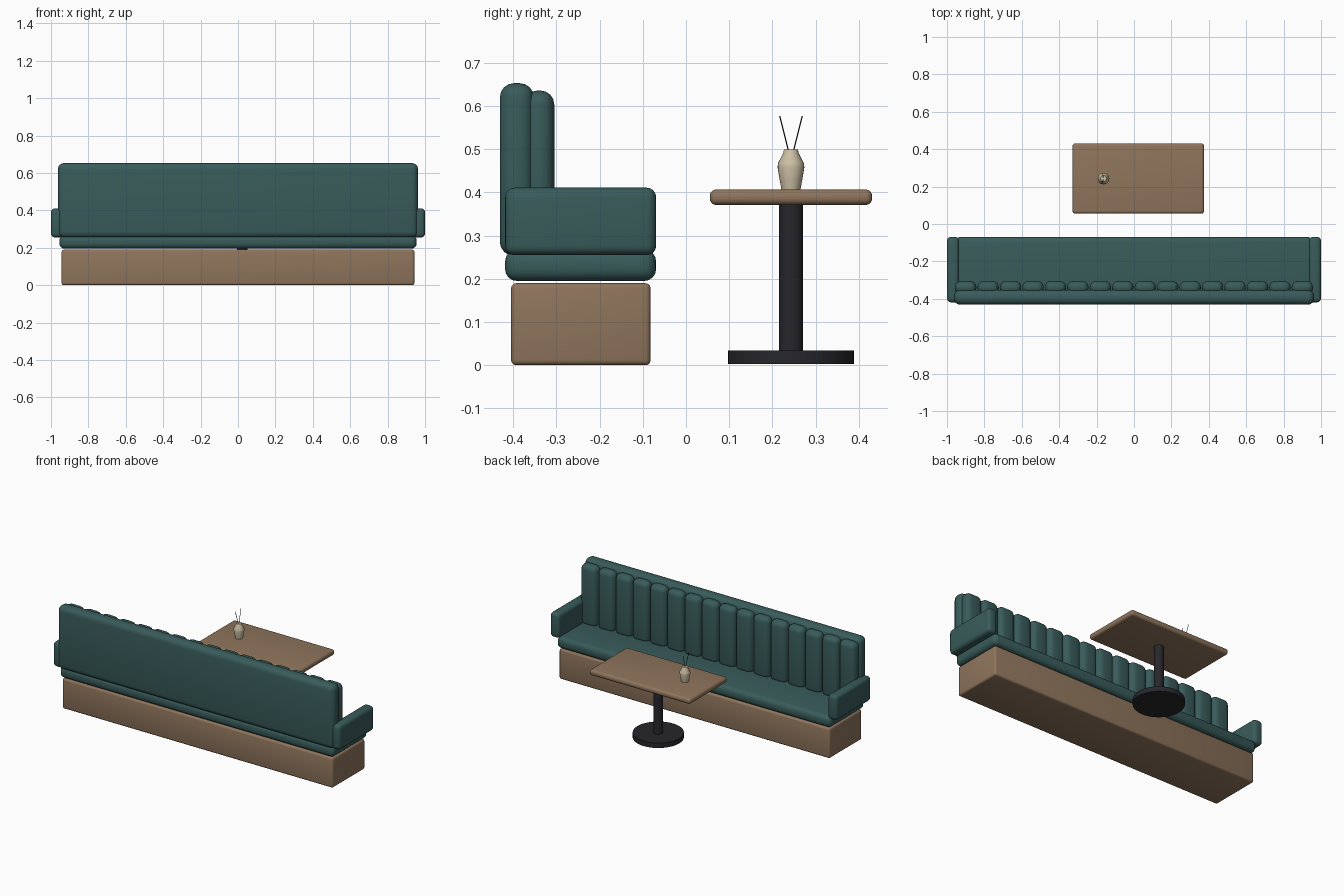
import bpy, bmesh, math
from mathutils import Vector

if "Cube" in bpy.data.objects:
    bpy.data.objects.remove(bpy.data.objects["Cube"])


def mat(name, rgb):
    m = bpy.data.materials.new(name)
    m.diffuse_color = (*rgb, 1)
    m.use_nodes = True
    m.node_tree.nodes["Principled BSDF"].inputs["Base Color"].default_value = m.diffuse_color
    return m


TEAL = mat("teal upholstery", (0.040, 0.105, 0.103))
WOOD = mat("brown wood", (0.275, 0.178, 0.108))
BLACK = mat("black metal", (0.020, 0.020, 0.025))
CREAM = mat("cream ceramic", (0.62, 0.53, 0.38))
TWIG = mat("dark twig", (0.025, 0.022, 0.018))


def finish(bm, name, material):
    bmesh.ops.recalc_face_normals(bm, faces=bm.faces[:])
    me = bpy.data.meshes.new(name)
    bm.to_mesh(me)
    bm.free()
    me.materials.append(material)
    ob = bpy.data.objects.new(name, me)
    bpy.context.collection.objects.link(ob)
    bpy.ops.object.select_all(action='DESELECT')
    ob.select_set(True)
    bpy.context.view_layer.objects.active = ob
    bpy.ops.object.shade_smooth_by_angle(angle=math.radians(35))
    return ob


def box(name, x, y, z, bevel, material, seg=4):
    """Rounded box from (min, max) pairs."""
    bm = bmesh.new()
    bmesh.ops.create_cube(bm, size=1)
    for v in bm.verts:
        v.co = [(a + b) / 2 + c * (b - a) for c, (a, b) in zip(v.co, (x, y, z))]
    bmesh.ops.bevel(bm, geom=bm.edges[:], offset=bevel, segments=seg,
                    profile=0.5, affect='EDGES', clamp_overlap=True)
    return finish(bm, name, material)


def lathe(name, cx, cy, profile, material, n=32):
    """Closed turned shape from (radius, z) points."""
    bm = bmesh.new()
    rings = [[bm.verts.new((cx + r * math.cos(2 * math.pi * i / n),
                            cy + r * math.sin(2 * math.pi * i / n), z))
              for i in range(n)] for r, z in profile]
    for a, b in zip(rings, rings[1:]):
        for i in range(n):
            j = (i + 1) % n
            bm.faces.new((a[i], a[j], b[j], b[i]))
    bm.faces.new(rings[0])
    bm.faces.new(rings[-1])
    return finish(bm, name, material)


def rod(name, p, q, r, material):
    p, q = Vector(p), Vector(q)
    bm = bmesh.new()
    bmesh.ops.create_cone(bm, cap_ends=True, segments=8, radius1=r, radius2=r,
                          depth=(q - p).length)
    rot = (q - p).to_track_quat('Z', 'Y')
    for v in bm.verts:
        v.co = rot @ v.co + (p + q) / 2
    return finish(bm, name, material)


# Bench: plinth, seat cushion, back panel
box("bench_plinth", (-0.943, 0.943), (-0.405, -0.082), (0.0, 0.19), 0.012, WOOD, 3)
box("seat_cushion", (-0.955, 0.955), (-0.419, -0.069), (0.195, 0.268), 0.028, TEAL)
box("back_panel", (-0.963, 0.963), (-0.431, -0.352), (0.253, 0.653), 0.033, TEAL)

# Armrests
for side, s in (("left", -1), ("right", 1)):
    box(side + "_armrest", tuple(sorted((s * 0.935, s * 1.0))),
        (-0.419, -0.069), (0.255, 0.411), 0.022, TEAL)

# Vertical padded channels on the backrest
COUNT, PITCH = 16, 0.12
for i in range(COUNT):
    c = (i - (COUNT - 1) / 2) * PITCH
    box(f"back_channel_{i + 1}", (c - 0.057, c + 0.057), (-0.375, -0.305),
        (0.25, 0.636), 0.032, TEAL)

# Pedestal table
TX, TY = 0.023, 0.243
box("table_top", (TX - 0.352, TX + 0.352), (TY - 0.188, TY + 0.188),
    (0.371, 0.407), 0.015, WOOD)
lathe("table_column", TX, TY, [(0.028, 0.03), (0.028, 0.373)], BLACK)
lathe("table_foot", TX, TY, [(0.146, 0.003), (0.146, 0.034)], BLACK, 48)

# Vase with two twigs
VX, VY = -0.163, 0.243
lathe("vase", VX, VY, [(0.022, 0.407), (0.026, 0.428), (0.031, 0.458), (0.030, 0.468),
                       (0.018, 0.491), (0.016, 0.500)], CREAM, 24)
for i, s in enumerate((-1, 1)):
    rod(f"twig_{i + 1}", (VX, VY + s * 0.003, 0.485),
        (VX - 0.008, VY + s * 0.026, 0.577), 0.0015, TWIG)
